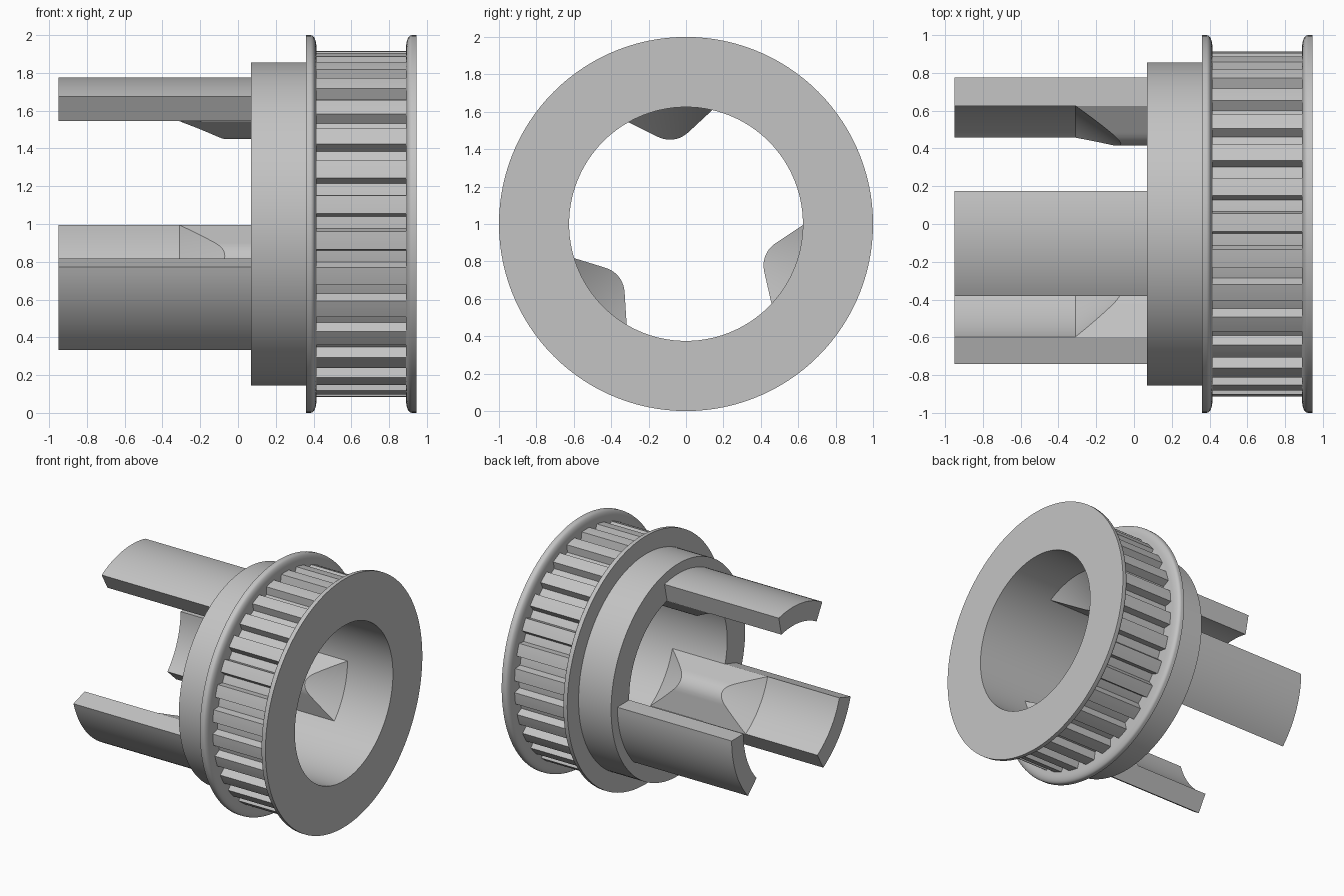
import bpy, bmesh
from math import sin, cos, radians, pi, sqrt, tau

if "Cube" in bpy.data.objects:
    bpy.data.objects.remove(bpy.data.objects["Cube"])

GREY = bpy.data.materials.new("plain grey")
GREY.use_nodes = True
GREY.diffuse_color = (0.55, 0.55, 0.55, 1)
GREY.node_tree.nodes["Principled BSDF"].inputs["Base Color"].default_value = (0.55, 0.55, 0.55, 1)

BORE, ROOT, TIP, ARM = 0.625, 0.855, 0.915, 0.775
HALF = radians(21.25)                                   # half width of an arm
CENTRES = [radians(81.75 + 120 * k) for k in range(3)]  # arm directions


def polar(x, r, a):
    """Point at radius r and angle a around the x axis, angle 0 facing front."""
    return (x, -r * cos(a), 1 + r * sin(a))


def finish(bm, name):
    bmesh.ops.remove_doubles(bm, verts=bm.verts, dist=1e-5)
    bmesh.ops.recalc_face_normals(bm, faces=bm.faces)
    mesh = bpy.data.meshes.new(name)
    bm.to_mesh(mesh)
    bm.free()
    mesh.materials.append(GREY)
    obj = bpy.data.objects.new(name, mesh)
    bpy.context.collection.objects.link(obj)
    bpy.ops.object.select_all(action='DESELECT')
    obj.select_set(True)
    bpy.context.view_layer.objects.active = obj
    bpy.ops.object.shade_smooth_by_angle(angle=radians(25))


def prism(bm, outline, x0, x1):
    """Extrude a closed (radius, angle) outline along x."""
    face = bm.faces.new([bm.verts.new(polar(x0, r, a)) for r, a in outline])
    new = bmesh.ops.extrude_face_region(bm, geom=[face], use_keep_orig=True)["geom"]
    verts = [v for v in new if isinstance(v, bmesh.types.BMVert)]
    bmesh.ops.translate(bm, verts=verts, vec=(x1 - x0, 0, 0))


def arc(r, a0, a1, n):
    return [(r, a0 + (a1 - a0) * i / n) for i in range(n + 1)]


# Pulley body: bore, hub and two flanges with rounded inner rims
curve = [(0.03 * sin(t * pi / 12), 0.06 * (1 - cos(t * pi / 12))) for t in range(7)]
profile = [(0.07, BORE), (0.07, ROOT), (0.36, ROOT), (0.36, 1)]
profile += [(0.385 + dx, 1 - dr) for dx, dr in curve]
profile += [(0.415, ROOT), (0.89, ROOT)]
profile += [(0.92 - dx, 1 - dr) for dx, dr in reversed(curve)]
profile += [(0.945, 1), (0.945, BORE)]
bm = bmesh.new()
STEPS = 120
rings = [[bm.verts.new(polar(x, r, tau * i / STEPS)) for x, r in profile] for i in range(STEPS)]
for i, ring in enumerate(rings):
    after = rings[(i + 1) % STEPS]
    for j in range(len(profile)):
        k = (j + 1) % len(profile)
        bm.faces.new((ring[j], ring[k], after[k], after[j]))
finish(bm, "pulley_body")

# Belt teeth
bm = bmesh.new()
TEETH = 30
for i in range(TEETH):
    mid = radians(6.5) + tau * i / TEETH
    tip, foot = radians(3), radians(4)
    outline = arc(TIP, mid - tip, mid + tip, 3) + [
        (ROOT - 0.005, mid + foot), (ROOT - 0.005, mid - foot)]
    prism(bm, outline, 0.41, 0.895)
finish(bm, "belt_teeth")

# Three curved arms
for n, c in enumerate(CENTRES):
    bm = bmesh.new()
    prism(bm, arc(ARM, c - HALF, c + HALF, 16) + arc(BORE, c + HALF, c - HALF, 16), -0.95, 0.07)
    finish(bm, f"arm_{n + 1}")


# Rounded wedge lugs inside the bore, with conical ramps at both ends
def lug_radius(t):
    t = abs(t)
    if t < radians(9.37):
        return 0.597 * cos(t) - sqrt(0.14 ** 2 - (0.597 * sin(t)) ** 2)
    return min(BORE, 0.4262 / (cos(t) - 0.69 * sin(t)))


LEFT, RIGHT, RAMP, RISE = -0.31, 0.54, 0.24, 0.168
for n, c in enumerate(CENTRES):
    bm = bmesh.new()
    columns = []
    for i in range(41):
        t = HALF * (i / 20 - 1)
        r = lug_radius(t)
        run = RAMP * (BORE - r) / RISE
        section = [(LEFT, BORE), (LEFT + run, r), (RIGHT - run, r), (RIGHT, BORE),
                   ((LEFT + RIGHT) / 2, BORE + 0.01)]
        columns.append([bm.verts.new(polar(x, s, c + t)) for x, s in section])
    for a, b in zip(columns, columns[1:]):
        for j in range(5):
            k = (j + 1) % 5
            bm.faces.new((a[j], a[k], b[k], b[j]))
    finish(bm, f"lug_{n + 1}")
